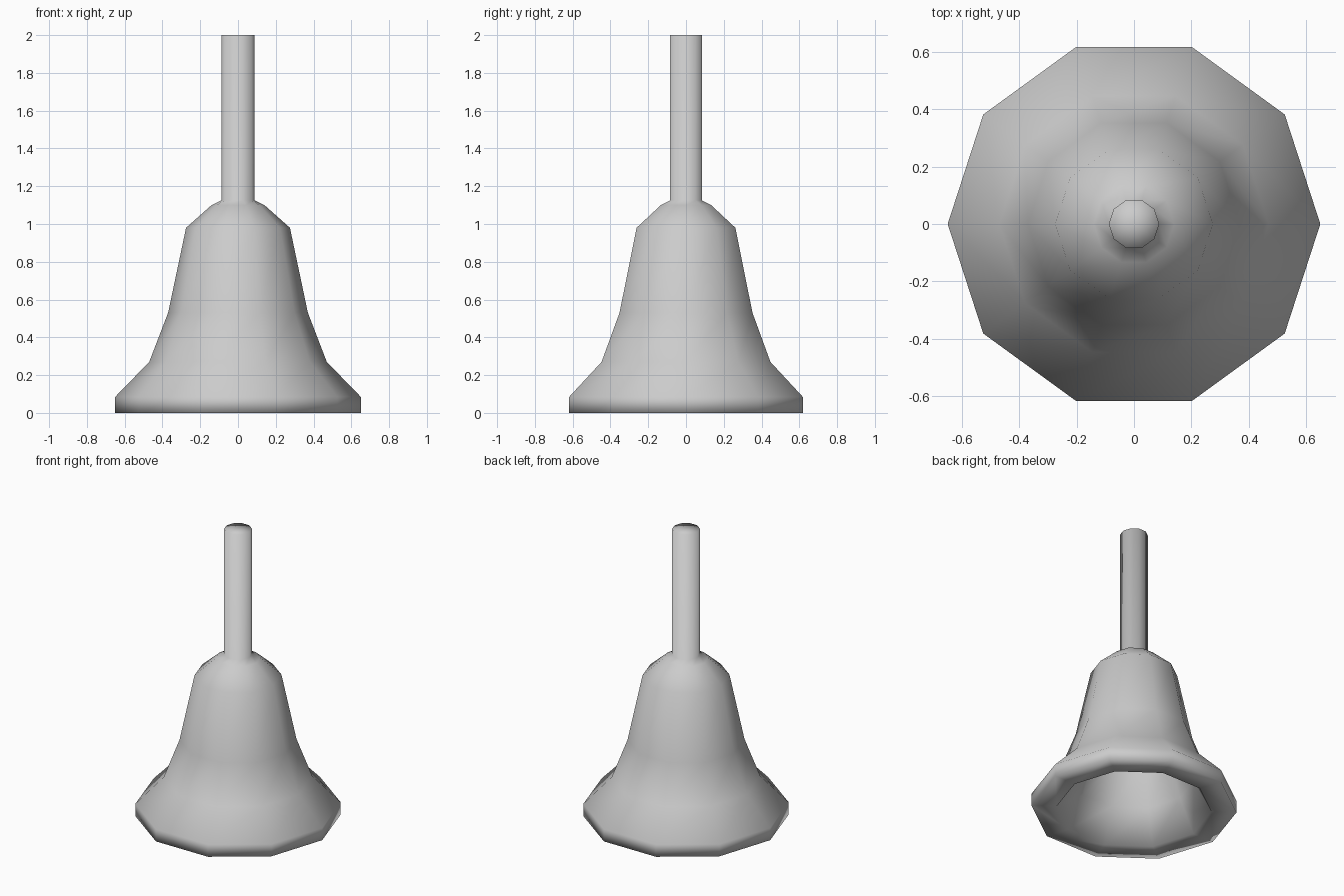
import bpy, bmesh
from math import cos, sin, pi

if "Cube" in bpy.data.objects:
    bpy.data.objects.remove(bpy.data.objects["Cube"])

SIDES = 10


def lathe(name, profile):
    """Spin a closed (radius, z) profile around z; radius 0 makes a pole."""
    bm = bmesh.new()
    rings = []
    for r, z in profile:
        if r == 0:
            rings.append([bm.verts.new((0, 0, z))] * SIDES)
        else:
            rings.append([bm.verts.new((r * cos(2 * pi * i / SIDES),
                                        r * sin(2 * pi * i / SIDES), z))
                          for i in range(SIDES)])
    for a, b in zip(rings, rings[1:]):
        for i in range(SIDES):
            j = (i + 1) % SIDES
            corners = list(dict.fromkeys((a[i], a[j], b[j], b[i])))
            bm.faces.new(corners)
    bmesh.ops.recalc_face_normals(bm, faces=bm.faces)
    for f in bm.faces:
        f.smooth = True
    mesh = bpy.data.meshes.new(name)
    bm.to_mesh(mesh)
    bm.free()
    obj = bpy.data.objects.new(name, mesh)
    bpy.context.collection.objects.link(obj)
    return obj


# Bell and handle as one turned piece: hollow cavity, flat rim, flared body, handle
lathe("hand_bell", [
    (0, 1.02), (0.11, 1.0), (0.20, 0.92), (0.29, 0.50), (0.38, 0.22), (0.49, 0),
    (0.65, 0), (0.65, 0.085), (0.47, 0.27), (0.37, 0.53),
    (0.275, 0.98), (0.14, 1.10), (0.088, 1.125),
    (0.088, 2.0), (0, 2.0),
])
